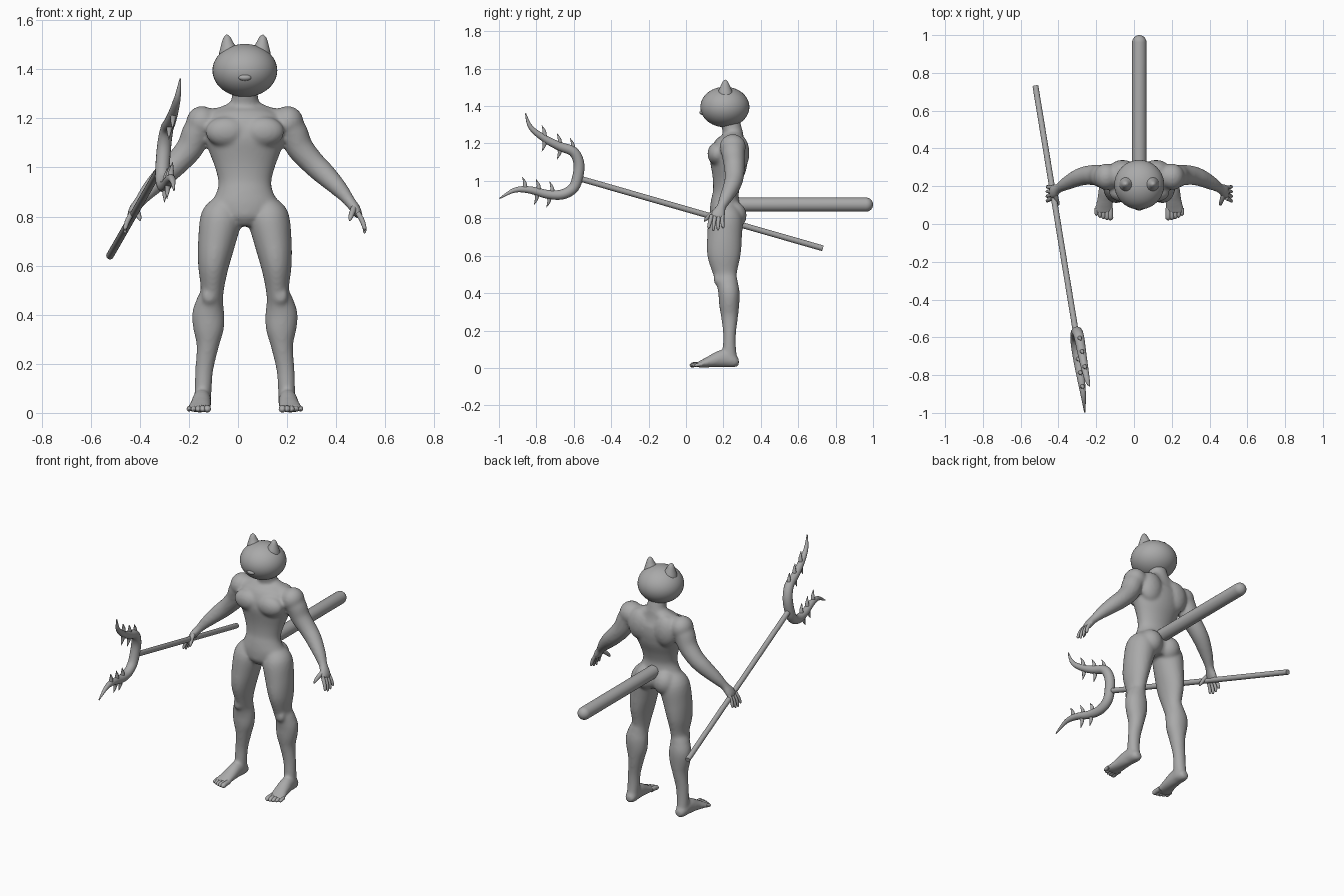
import bpy, bmesh, math
from mathutils import Vector, Matrix

if "Cube" in bpy.data.objects:
    bpy.data.objects.remove(bpy.data.objects["Cube"])

CENTRE = 0.028  # the figure stands slightly off the middle

grey = bpy.data.materials.new("plain grey")
grey.use_nodes = True
grey.diffuse_color = (0.4, 0.4, 0.4, 1)
grey.node_tree.nodes["Principled BSDF"].inputs["Base Color"].default_value = (0.4, 0.4, 0.4, 1)


def spline(rows, steps):
    """Smooth rows of numbers with a Catmull-Rom curve."""
    out = []
    last = len(rows) - 1
    for i in range(last):
        quad = [rows[max(0, min(last, i + k))] for k in (-1, 0, 1, 2)]
        for s in range(steps):
            t = s / steps
            out.append([0.5 * (2 * b + (c - a) * t + (2*a - 5*b + 4*c - d) * t**2
                               + (3*b - a - 3*c + d) * t**3) for a, b, c, d in zip(*quad)])
    return out + [list(rows[-1])]


def loft(bm, rows, side=(1, 0, 0), n=20, steps=4, mirror=False):
    """Closed skin over rows of x, y, z, radius along side, radius across."""
    rows = spline(rows, steps)
    pts = [Vector(r[:3]) for r in rows]
    for sx in ((1, -1) if mirror else (1,)):
        rings = []
        for i, r in enumerate(rows):
            t = (pts[min(i + 1, len(pts) - 1)] - pts[max(i - 1, 0)]).normalized()
            v = t.cross(Vector(side)).normalized()
            u = v.cross(t)
            ring = []
            for k in range(n):
                a = math.tau * k / n
                p = pts[i] + u * math.cos(a) * max(r[3], 0.001) + v * math.sin(a) * max(r[4], 0.001)
                ring.append(bm.verts.new((p.x * sx, p.y, p.z)))
            rings.append(ring)
        for a, b in zip(rings, rings[1:]):
            for k in range(n):
                bm.faces.new((a[k], a[(k + 1) % n], b[(k + 1) % n], b[k]))
        bm.faces.new(rings[0])
        bm.faces.new(rings[-1])


def ball(bm, centre, radii, mirror=False):
    for sx in ((1, -1) if mirror else (1,)):
        m = Matrix.Translation((centre[0] * sx, *centre[1:])) @ Matrix.Diagonal((*radii, 1))
        bmesh.ops.create_uvsphere(bm, u_segments=40, v_segments=24, radius=1, matrix=m)


def finish(bm, name, x=CENTRE):
    bmesh.ops.recalc_face_normals(bm, faces=bm.faces)
    mesh = bpy.data.meshes.new(name)
    bm.to_mesh(mesh)
    bm.free()
    mesh.materials.append(grey)
    ob = bpy.data.objects.new(name, mesh)
    ob.location.x = x
    bpy.context.collection.objects.link(ob)
    bpy.ops.object.select_all(action='DESELECT')
    ob.select_set(True)
    bpy.context.view_layer.objects.active = ob
    bpy.ops.object.shade_smooth_by_angle(angle=math.radians(50))
    return ob


# Body: torso, legs, feet, arms and muscles fused into one skin
bm = bmesh.new()
torso = [(.76, .215, .05, .06), (.80, .215, .11, .085), (.85, .21, .135, .083),
         (.90, .21, .115, .075), (.94, .213, .108, .069), (1.0, .22, .122, .077),
         (1.07, .228, .148, .095), (1.13, .23, .165, .102), (1.19, .24, .16, .09),
         (1.23, .25, .115, .062), (1.26, .25, .06, .053), (1.34, .23, .052, .052)]
loft(bm, [(0, y, z, a, b) for z, y, a, b in torso], n=32)
legs = [(.075, .21, .86, .05, .06), (.095, .212, .80, .083, .09), (.114, .206, .70, .077, .093),
        (.128, .203, .60, .063, .089), (.133, .21, .50, .047, .063), (.143, .221, .45, .056, .057),
        (.149, .23, .40, .066, .057), (.148, .231, .34, .062, .054), (.152, .233, .27, .045, .045),
        (.165, .233, .18, .037, .034), (.17, .232, .10, .035, .036), (.172, .235, .02, .034, .045)]
loft(bm, legs, n=28, mirror=True)
foot = [(.172, .283, .032, .018, .018), (.172, .26, .034, .034, .032), (.175, .20, .05, .038, .048),
        (.18, .13, .034, .043, .032), (.187, .08, .02, .048, .019), (.188, .055, .016, .044, .013)]
loft(bm, foot, mirror=True)
arms = [(.15, .25, 1.19, .065, .055), (.192, .252, 1.15, .063, .06), (.222, .258, 1.083, .056, .056),
        (.275, .258, 1.02, .051, .05), (.324, .245, .973, .046, .046), (.385, .215, .912, .036, .035),
        (.426, .19, .863, .026, .024), (.45, .175, .83, .037, .022), (.466, .166, .80, .038, .016)]
loft(bm, arms, side=(0, 1, 0), mirror=True)
loft(bm, [(.03, .255, 1.235, .05, .04), (.10, .255, 1.205, .055, .04), (.18, .25, 1.195, .05, .045)],
     side=(0, 1, 0), mirror=True)                                    # collar and upper back
ball(bm, (.175, .25, 1.182), (.064, .07, .068), True)                # shoulder cap
ball(bm, (.075, .167, 1.145), (.085, .052, .062), True)              # chest
ball(bm, (.088, .285, 1.15), (.075, .054, .095), True)               # shoulder blade
ball(bm, (.064, .256, .815), (.068, .068, .075), True)               # buttock
ball(bm, (.145, .168, .475), (.03, .02, .035), True)                 # kneecap
body = finish(bm, "body")
remesh = body.modifiers.new("fuse", 'REMESH')
remesh.mode = 'VOXEL'
remesh.voxel_size = 0.008
remesh.use_smooth_shade = True
soften = body.modifiers.new("soften", 'SMOOTH')
soften.factor = 0.5
soften.iterations = 10

# Fingers and thumbs
bm = bmesh.new()
for i in range(4):
    y, reach = .137 + .019 * i, (.012, .0, .003, .015)[i]
    spread = .006 * (i - 1.5)
    loft(bm, [(.46, y, .815, .011, .011), (.478, y + spread / 2 - .004, .783, .0105, .0105),
              (.487, y + spread - .006, .755, .0085, .0085),
              (.488, y + spread - .007, .737 + reach, .006, .006),
              (.488, y + spread - .007, .731 + reach, .001, .001)],
         side=(0, 1, 0), n=10, mirror=True)
loft(bm, [(.447, .165, .84, .014, .014), (.438, .13, .818, .012, .012),
          (.43, .107, .795, .009, .009), (.427, .099, .782, .002, .002)], n=10, mirror=True)
finish(bm, "fingers")

# Toes
bm = bmesh.new()
for i in range(5):
    x, tip, r = .153 + .0185 * i, .02 + .0015 * i * i, .0145 - .0012 * i
    loft(bm, [(x, .085, .019, r, r), (x, tip + .028, .018, r, r), (x, tip + .01, .014, r, r * .9),
              (x, tip, .012, r * .3, r * .3)], n=10, mirror=True)
finish(bm, "toes")

# Head, muzzle and ears
bm = bmesh.new()
ball(bm, (0, .208, 1.395), (.132, .131, .108))
finish(bm, "head")
bm = bmesh.new()
ball(bm, (0, .086, 1.366), (.026, .014, .013))
finish(bm, "muzzle")
bm = bmesh.new()
loft(bm, [(.064, .212, 1.44, .044, .042), (.067, .21, 1.475, .037, .038), (.071, .21, 1.505, .025, .026),
          (.073, .21, 1.53, .014, .014), (.074, .21, 1.541, .002, .002)], mirror=True)
finish(bm, "ears")

# Tail: straight rod with a round tip
bm = bmesh.new()
R = .038
tip = [(0, 1 - R + R * math.sin(a), .873, R * math.cos(a), R * math.cos(a))
       for a in (math.pi / 12 * k for k in range(7))]
loft(bm, [(0, .25, .873, R, R)] + tip, n=28, steps=1)
finish(bm, "tail")


# Fork held in the right hand; everything lies in one slanted plane
def on_plane(y, z):
    return (-.31 - .136 * (y + .56) + .098 * (z - 1.01), y, z)


bm = bmesh.new()
loft(bm, [(*on_plane(.73, .64), .0155, .0155), (*on_plane(-.57, 1.013), .0155, .0155)], n=16, steps=1)
finish(bm, "fork_shaft", 0)

prongs = [(-.858, 1.361), (-.83, 1.286), (-.757, 1.227), (-.676, 1.185), (-.605, 1.158),
          (-.575, 1.105), (-.575, 1.04), (-.60, .965), (-.66, .928), (-.74, .928),
          (-.837, .952), (-.917, .95), (-.997, .906)]
bm = bmesh.new()
rows = []
for i, p in enumerate(prongs):
    r = max(.003, .029 * math.sin(math.pi * i / 12) ** .6)
    rows.append((*on_plane(*p), r, r))
loft(bm, rows, n=16, steps=5)
finish(bm, "fork_prongs", 0)

# Thorns along both prongs
bm = bmesh.new()
for place, way in ((2, 1), (3, 1), (4, 1), (2, -1), (3, -1),
                   (8.7, 1), (9.5, 1), (10.3, 1), (8.9, -1), (9.6, -1)):
    i = int(place)
    y, z = Vector(prongs[i]).lerp(Vector(prongs[i + 1]), place - i)
    loft(bm, [(*on_plane(y, z), .014, .014), (*on_plane(y, z + way * .035), .010, .010),
              (*on_plane(y - .014, z + way * .07), .001, .001)], n=10)
finish(bm, "fork_thorns", 0)
